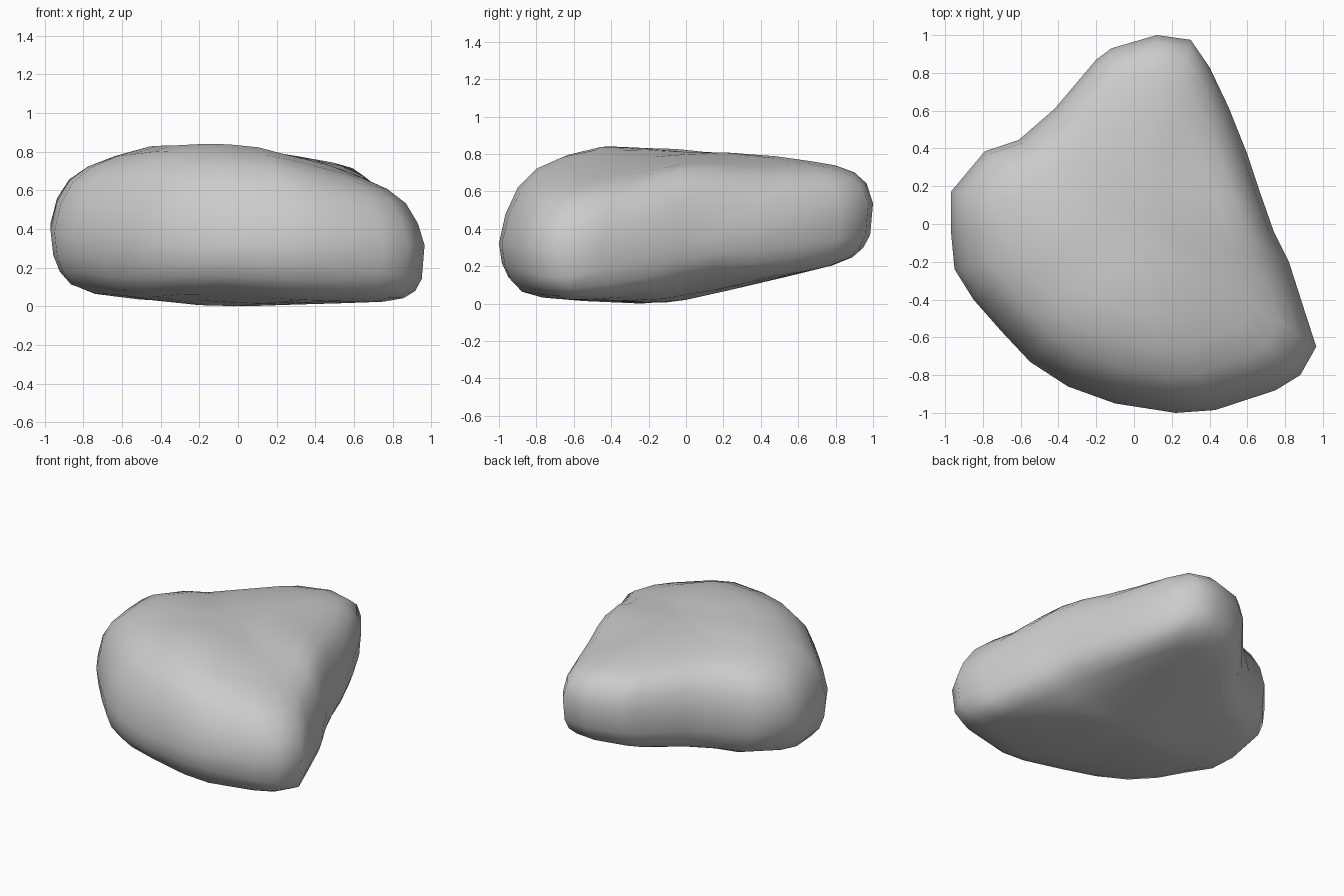
import bpy, bmesh, math
from mathutils import Vector, noise

cube = bpy.data.objects.get("Cube")
if cube:
    bpy.data.objects.remove(cube, do_unlink=True)

# Stone colour
stone = bpy.data.materials.new("stone_grey")
stone.use_nodes = True
grey = (0.6, 0.6, 0.6, 1)
stone.diffuse_color = grey
stone.node_tree.nodes["Principled BSDF"].inputs["Base Color"].default_value = grey

# Widest outline of the boulder, clockwise from the back
outline = [(.12, 1), (.3, .975), (.4, .83), (.5, .62), (.6, .37), (.67, .16),
           (.74, -.04), (.82, -.2), (.9, -.45), (.965, -.65), (.88, -.8),
           (.75, -.88), (.43, -.985), (.22, -1), (-.1, -.95), (-.35, -.86),
           (-.55, -.73), (-.7, -.57), (-.85, -.4), (-.95, -.24), (-.97, -.03),
           (-.97, .17), (-.79, .385), (-.61, .445), (-.42, .61), (-.2, .87),
           (-.12, .93)]

# Cross-section from crown to underside: (outline scale, height fraction)
section = [(.25, 1), (.48, .99), (.66, .95), (.8, .86), (.9, .68), (.965, .4),
           (1, .05), (.985, -.35), (.95, -.65), (.89, -.87), (.78, -.97),
           (.55, -1), (.25, -1)]


def near(x, y, cx, cy, radius):
    return math.exp(-((x - cx) ** 2 + (y - cy) ** 2) / radius ** 2)


def crown(x, y):
    slope = (.08 * max(0, y - .2) + .15 * max(0, x - .1)
             + .15 * max(0, -x - .5))
    knolls = (.035 * near(x, y, -.1, -.4, .25) + .02 * near(x, y, -.4, -.15, .2)
              + .05 * near(x, y, .7, .03, .2))
    dips = .05 * near(x, y, .75, -.5, .3) + .02 * near(x, y, -.5, .3, .25)
    return .815 - slope + knolls - dips


def underside(x, y):
    slope = .22 * max(0, y + .1) + .07 * max(0, -x) + .03 * max(0, x)
    undercut = (.09 * near(x, y, .75, .1, .3) + .07 * near(x, y, -.1, -1, .42)
                + .04 * near(x, y, -.88, -.38, .2))
    return .005 + slope + undercut


def middle(x, y):
    return .31 + .19 * max(0, y) + .06 * max(0, -x)


def shoulder(x, y):
    # Below one is boxy, above one is rounded
    return (1.15 - .6 * max(0, y) - .4 * near(x, y, .75, 0, .25)
            - .35 * near(x, y, -.95, -.05, .4))


def base_edge(x, y):
    return 1 - .3 * max(0, y) - .5 * near(x, y, .92, -.7, .3)


def bump(x, y, z):
    return .012 * noise.noise(Vector((x * 3, y * 3, z * 3)))


# Boulder skin built as rings, then capped at both poles
bm = bmesh.new()
rings = []
for scale, t in section:
    ring = []
    for px, py in outline:
        x, y = px * scale, py * scale
        mid = middle(px, py)
        if t > 0:
            end, power = crown(x, y), shoulder(px, py)
        else:
            end, power = underside(x, y), base_edge(px, py)
        z = mid + abs(t) ** power * (end - mid)
        ring.append(bm.verts.new((x, y, z + bump(x, y, z))))
    rings.append(ring)

count = len(outline)
for upper, lower in zip(rings, rings[1:]):
    for i in range(count):
        j = (i + 1) % count
        bm.faces.new((upper[i], upper[j], lower[j], lower[i]))
for ring, height in ((rings[0], crown(0, 0)), (rings[-1], underside(0, 0))):
    pole = bm.verts.new((0, 0, height))
    for i in range(count):
        bm.faces.new((ring[i], ring[(i + 1) % count], pole))
bmesh.ops.recalc_face_normals(bm, faces=bm.faces)

# Rest the boulder on the ground
lowest = min(v.co.z for v in bm.verts)
bmesh.ops.translate(bm, verts=bm.verts, vec=(0, 0, -lowest))

mesh = bpy.data.meshes.new("boulder")
bm.to_mesh(mesh)
bm.free()
mesh.materials.append(stone)
boulder = bpy.data.objects.new("boulder", mesh)
bpy.context.collection.objects.link(boulder)
bpy.context.view_layer.objects.active = boulder
boulder.select_set(True)
bpy.ops.object.shade_smooth_by_angle(angle=math.radians(60))
